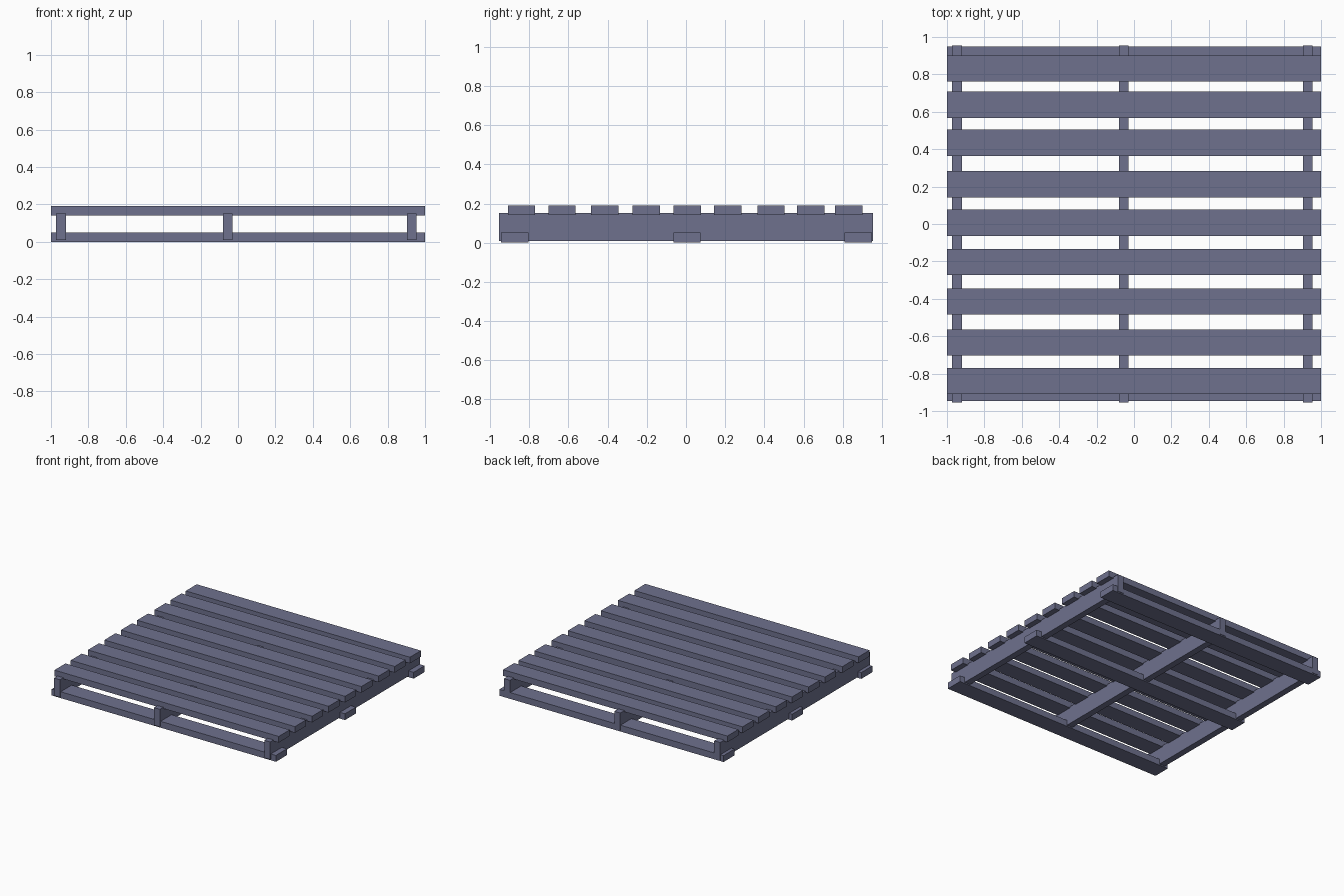
import bpy

if "Cube" in bpy.data.objects:
    bpy.data.objects.remove(bpy.data.objects["Cube"])

# Slate blue-grey paint
paint = bpy.data.materials.new("slate_paint")
paint.diffuse_color = (0.156, 0.165, 0.27, 1)
paint.use_nodes = True
paint.node_tree.nodes["Principled BSDF"].inputs["Base Color"].default_value = paint.diffuse_color


def box(name, x, y, z):
    """Axis-aligned plank from (min, max) ranges."""
    bpy.ops.mesh.primitive_cube_add(
        size=1, location=[(a + b) / 2 for a, b in (x, y, z)])
    ob = bpy.context.object
    ob.name = name
    ob.scale = [b - a for a, b in (x, y, z)]
    bpy.ops.object.transform_apply(location=False, rotation=False, scale=True)
    ob.data.materials.append(paint)
    return ob


BOARD = 0.07  # half width of every board

# Deck boards, slightly unevenly spaced
for i, y in enumerate((-0.84, -0.633, -0.414, -0.204, 0.007, 0.213, 0.434, 0.638, 0.832)):
    box(f"deck_board_{i + 1}", (-1, 1), (y - BOARD, y + BOARD), (0.141, 0.191))

# Upright stringers running front to back, ends just proud of the bottom boards
for name, x in (("left", -0.946), ("middle", -0.055), ("right", 0.929)):
    box(f"{name}_stringer", (x - 0.026, x + 0.026), (-0.954, 0.954), (0.009, 0.151))

# Bottom boards let into the stringers
for name, y in (("front", -0.875), ("middle", 0.005), ("back", 0.88)):
    box(f"{name}_bottom_board", (-1, 1), (y - BOARD, y + BOARD), (0, 0.051))
